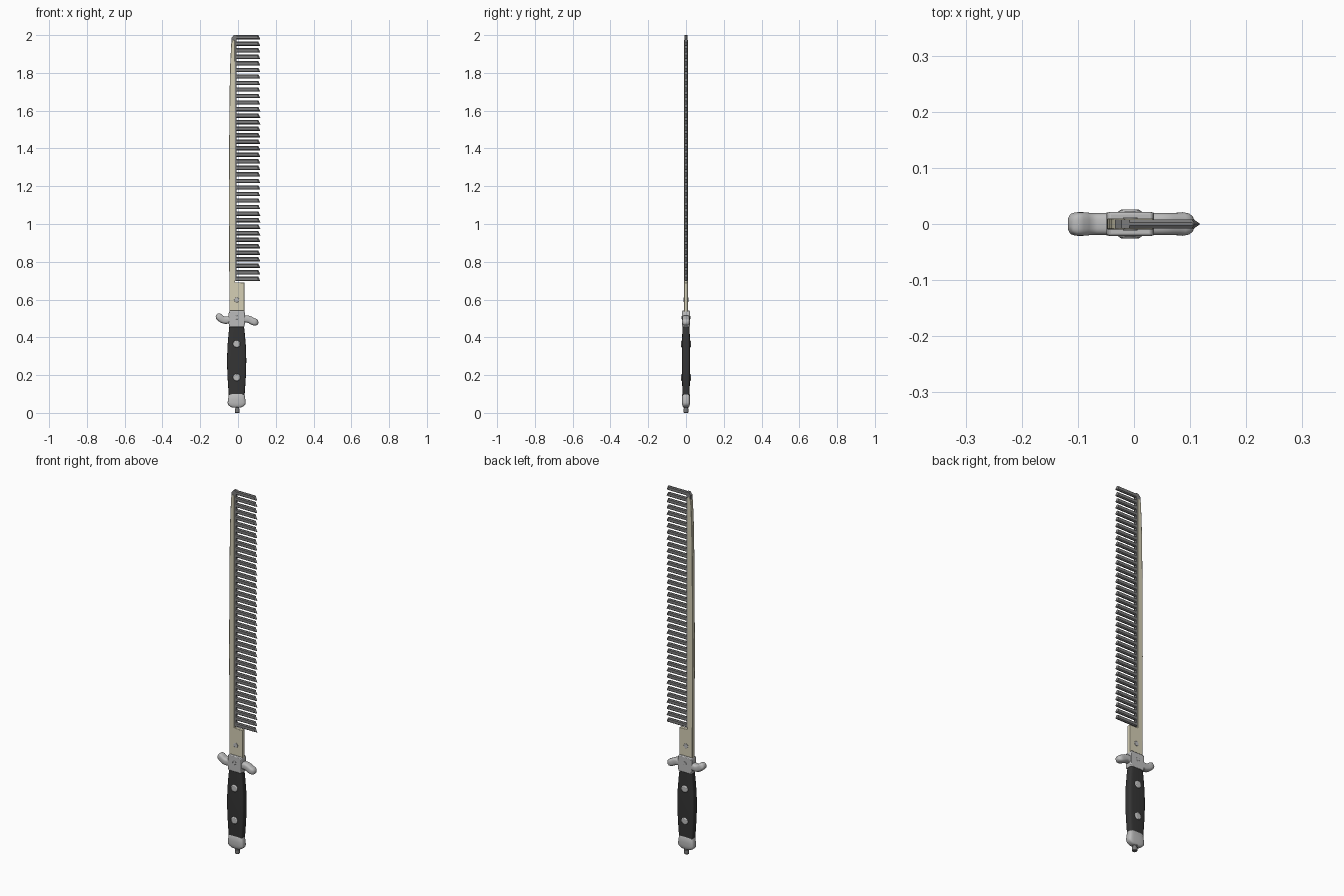
import bpy, bmesh, math
from mathutils import Vector

if "Cube" in bpy.data.objects:
    bpy.data.objects.remove(bpy.data.objects["Cube"])

CX = -0.007  # centre line of the handle


def mat(name, c):
    m = bpy.data.materials.new(name)
    m.diffuse_color = (*c, 1)
    m.use_nodes = True
    m.node_tree.nodes["Principled BSDF"].inputs["Base Color"].default_value = m.diffuse_color
    return m


BRASS = mat("pale_brass", (0.66, 0.62, 0.46))
BLACK = mat("black_grip", (0.035, 0.035, 0.035))
STEEL = mat("dark_steel", (0.2, 0.2, 0.2))
SILVER = mat("silver", (0.5, 0.5, 0.5))


def finish(name, bm, m, bevel=0, angle=35):
    bmesh.ops.recalc_face_normals(bm, faces=bm.faces)
    me = bpy.data.meshes.new(name)
    bm.to_mesh(me)
    bm.free()
    ob = bpy.data.objects.new(name, me)
    bpy.context.collection.objects.link(ob)
    me.materials.append(m)
    bpy.ops.object.select_all(action='DESELECT')
    ob.select_set(True)
    bpy.context.view_layer.objects.active = ob
    if bevel:
        b = ob.modifiers.new("bevel", 'BEVEL')
        b.width, b.segments, b.limit_method = bevel, 2, 'ANGLE'
    bpy.ops.object.shade_smooth_by_angle(angle=math.radians(angle))
    return ob


def plate(name, pts, half_y, m, bevel=0):
    """Outline in x, z extruded along y."""
    bm = bmesh.new()
    f = bm.faces.new([bm.verts.new((x, -half_y, z)) for x, z in pts])
    r = bmesh.ops.extrude_face_region(bm, geom=[f])
    vs = [v for v in r["geom"] if isinstance(v, bmesh.types.BMVert)]
    bmesh.ops.translate(bm, verts=vs, vec=(0, 2 * half_y, 0))
    return finish(name, bm, m, bevel)


def loft(name, rings, m, power=0.5, n=28, angle=40):
    """Rings of (x, z, half width, half depth, tilt), as rounded rectangles."""
    bm = bmesh.new()
    loops = []
    for x, z, w, d, tilt in rings:
        u = Vector((math.cos(tilt), 0, math.sin(tilt)))
        loop = []
        for i in range(n):
            a = 2 * math.pi * i / n
            c, s = math.cos(a), math.sin(a)
            p = Vector((x, 0, z)) + u * w * math.copysign(abs(c) ** power, c)
            p.y = d * math.copysign(abs(s) ** power, s)
            loop.append(bm.verts.new(p))
        loops.append(loop)
    for a, b in zip(loops, loops[1:]):
        for i in range(n):
            j = (i + 1) % n
            bm.faces.new((a[i], a[j], b[j], b[i]))
    bm.faces.new(loops[0])
    bm.faces.new(loops[-1])
    return finish(name, bm, m, 0, angle)


def pin(name, z, r, half_y, m, bevel=0.003):
    pts = [(CX + r * math.cos(i * math.pi / 12), z + r * math.sin(i * math.pi / 12)) for i in range(24)]
    return plate(name, pts, half_y, m, bevel)


# Blade: wide base, then a long narrow back that tapers at the top
plate("blade", [(-0.045, 0.47), (0.034, 0.47), (0.034, 0.69), (-0.016, 0.69),
                (-0.016, 1.97), (-0.027, 1.975), (-0.036, 1.955), (-0.041, 1.85),
                (-0.044, 1.72), (-0.047, 1.4), (-0.048, 1.1)], 0.010, BRASS, 0.002)
plate("comb_back", [(-0.03, 0.70), (-0.008, 0.70), (-0.008, 2.0), (-0.022, 2.0),
                    (-0.034, 1.985), (-0.034, 1.94)], 0.008, STEEL)

# Comb teeth: 38 bars with wedge tips cut on a slant
bm = bmesh.new()
N, H, Y = 38, 0.023, 0.008
for k in range(N):
    z0 = 0.698 + k * (2.0 - H - 0.698) / (N - 1)
    sec = [(-Y, 0.004), (-Y, H - 0.004), (-0.003, H), (0.003, H),
           (Y, H - 0.004), (Y, 0.004), (0.003, 0), (-0.003, 0)]
    a = [bm.verts.new((-0.012, y, z0 + z)) for y, z in sec]
    b = [bm.verts.new((0.108 - 0.25 * z, y, z0 + z)) for y, z in sec]
    top, low = bm.verts.new((0.108, 0, z0 + H)), bm.verts.new((0.118, 0, z0))
    bm.faces.new(a)
    for i in range(8):
        j = (i + 1) % 8
        bm.faces.new((a[i], a[j], b[j], b[i]))
    # tip: two sloping sides meeting at a vertical edge
    bm.faces.new((b[2], b[3], top))
    bm.faces.new((b[6], b[7], low))
    for ch in ((3, 4, 5, 6), (7, 0, 1, 2)):
        p = [b[i] for i in ch]
        up, dn = (top, low) if ch[0] == 3 else (low, top)
        bm.faces.new((up, p[0], p[1]))
        bm.faces.new((up, p[1], p[2], dn))
        bm.faces.new((dn, p[2], p[3]))
finish("comb_teeth", bm, STEEL, 0, 20)

# Guard: centre collar and two curling arms
plate("guard_collar", [(-0.046, 0.455), (0.033, 0.455), (0.036, 0.47), (0.036, 0.53),
                       (0.032, 0.542), (-0.045, 0.542), (-0.049, 0.53), (-0.049, 0.47)],
      0.021, SILVER, 0.004)


def arm(name, path):
    rings = []
    for i, (x, z, w, d) in enumerate(path):
        p, q = path[max(i - 1, 0)], path[min(i + 1, len(path) - 1)]
        rings.append((x, z, w, d, math.atan2(q[1] - p[1], q[0] - p[0]) - math.pi / 2))
    loft(name, rings, SILVER, 0.65, angle=60)


arm("guard_arm_left", [(-0.03, 0.496, 0.020, 0.020), (-0.05, 0.492, 0.019, 0.020), (-0.066, 0.490, 0.019, 0.020),
                       (-0.08, 0.493, 0.019, 0.020), (-0.091, 0.500, 0.019, 0.021), (-0.101, 0.509, 0.0185, 0.021),
                       (-0.108, 0.514, 0.016, 0.019), (-0.113, 0.517, 0.010, 0.014), (-0.115, 0.518, 0.004, 0.006)])
arm("guard_arm_right", [(0.02, 0.494, 0.020, 0.020), (0.036, 0.497, 0.019, 0.020), (0.050, 0.497, 0.019, 0.020),
                        (0.063, 0.493, 0.019, 0.020), (0.075, 0.486, 0.019, 0.020), (0.087, 0.481, 0.019, 0.021),
                        (0.097, 0.479, 0.017, 0.019), (0.104, 0.478, 0.012, 0.014), (0.108, 0.478, 0.005, 0.006)])

# Grip
loft("grip", [(CX, z, w, d, 0) for z, w, d in (
    (0.095, 0.042, 0.019), (0.15, 0.046, 0.020), (0.21, 0.0495, 0.021), (0.28, 0.051, 0.022),
    (0.35, 0.049, 0.021), (0.41, 0.044, 0.020), (0.457, 0.039, 0.019))], BLACK, 0.4)

# Pommel and end button
loft("pommel", [(CX, z, w, d, 0) for z, w, d in (
    (0.028, 0.020, 0.010), (0.030, 0.027, 0.015), (0.036, 0.038, 0.018), (0.044, 0.046, 0.020),
    (0.054, 0.048, 0.021), (0.07, 0.046, 0.021), (0.098, 0.042, 0.020), (0.101, 0.040, 0.018))], SILVER, 0.5)
loft("end_button", [(CX + 0.003, z, r, r, 0) for z, r in (
    (0, 0.011), (0.002, 0.013), (0.022, 0.013), (0.024, 0.010), (0.035, 0.010))], STEEL, 1.0, 16)

# Rivets and pins pass right through, so they show on both sides
pin("upper_grip_rivet", 0.365, 0.0195, 0.026, SILVER, 0.005)
pin("lower_grip_rivet", 0.188, 0.0195, 0.026, SILVER, 0.005)
pin("guard_pin", 0.505, 0.010, 0.0225, SILVER, 0.001)
pin("blade_pin", 0.598, 0.013, 0.012, SILVER, 0.001)
